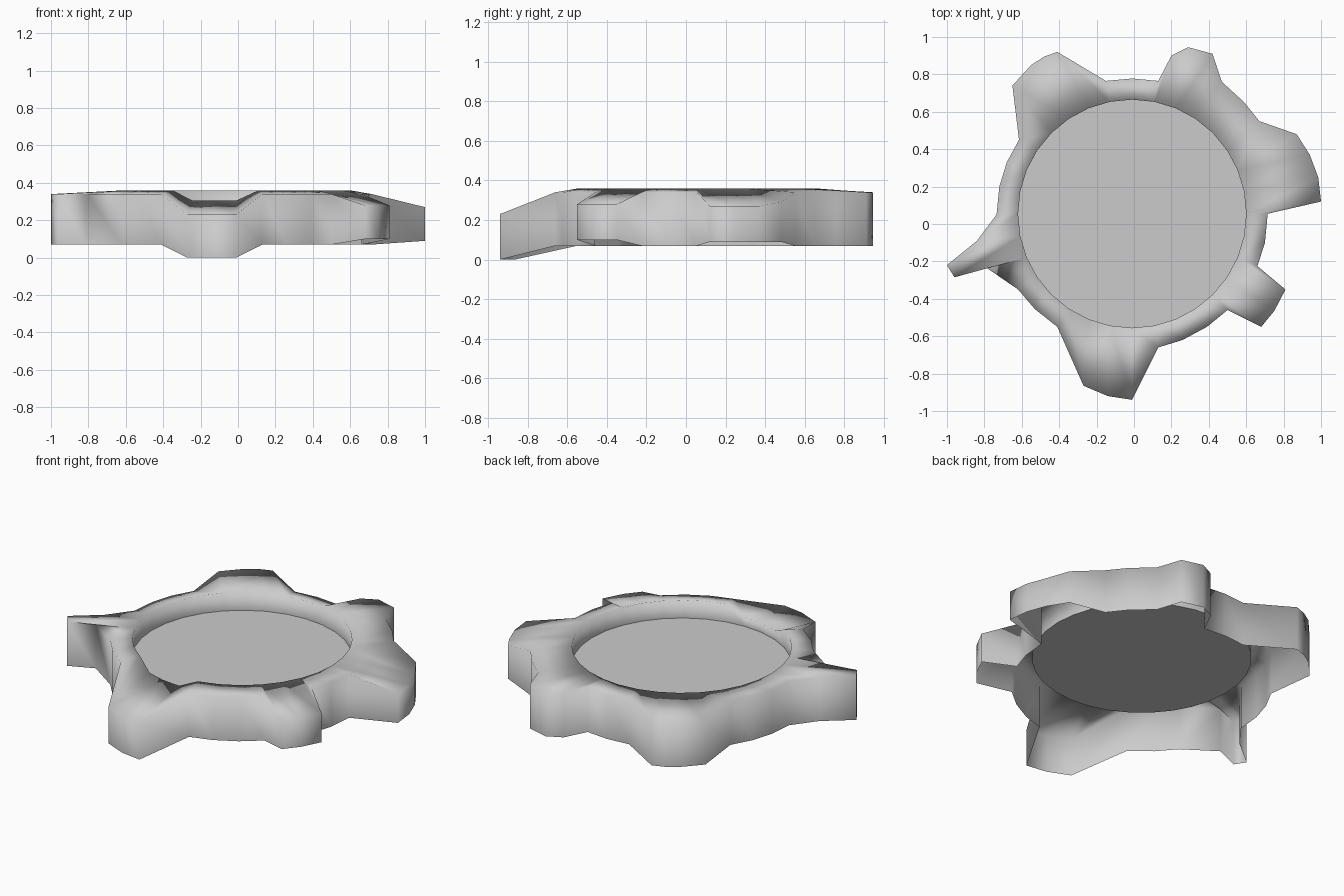
import bpy, bmesh, math

if "Cube" in bpy.data.objects:
    bpy.data.objects.remove(bpy.data.objects["Cube"])

CX, CY, R, N = -0.01, 0.055, 0.61, 32     # round opening: centre, radius, sides
FLOOR_Z, RIM_Z = 0.25, 0.36

# Outline, counter-clockwise: (top z, bottom z, points)
OUTLINE = [
    (0.27, 0.09, [(1.0, .12), (.985, .25), (.94, .37)]),              # east lobe
    (0.29, 0.09, [(.87, .48)]),
    (0.34, 0.07, [(.67, .55), (.59, .65), (.47, .76),
                  (.42, .91), (.29, .945), (.20, .90),                # north lobe
                  (.13, .765), (-.01, .778), (-.15, .765),
                  (-.41, .92), (-.48, .895), (-.55, .85), (-.65, .74),  # north-west lobe
                  (-.615, .45), (-.68, .33), (-.72, .20), (-.735, .05),
                  (-.84, -.09), (-1.0, -.22), (-.96, -.285), (-.81, -.22),  # west spur
                  (-.62, -.35), (-.53, -.455), (-.41, -.55)]),
    (0.23, 0.0, [(-.27, -.865), (-.14, -.92), (-.01, -.94)]),         # drooping front lobe
    (0.34, 0.07, [(.13, -.66), (.26, -.62), (.39, -.55), (.50, -.46)]),
    (0.28, 0.10, [(.68, -.55), (.75, -.465), (.81, -.35)]),           # south-east lobe
    (0.34, 0.07, [(.66, -.225), (.70, -.10), (.715, .055)]),
]


def circle_point(i, z):
    a = 2 * math.pi * i / N
    return (CX + R * math.cos(a), CY + R * math.sin(a), z)


def rim_height(i):
    return 0.305 if i in (22, 23, 24) else RIM_Z


def make_object(name, bm):
    me = bpy.data.meshes.new(name)
    bm.to_mesh(me)
    bm.free()
    ob = bpy.data.objects.new(name, me)
    bpy.context.collection.objects.link(ob)
    return ob


# Bank: outer skirt, sloping top and inner wall, open underneath
bm = bmesh.new()
rim = [bm.verts.new(circle_point(i, rim_height(i))) for i in range(N)]
low = [bm.verts.new(circle_point(i, FLOOR_Z)) for i in range(N)]
top, bottom, index = [], [], []
for zt, zb, pts in OUTLINE:
    for x, y in pts:
        top.append(bm.verts.new((x, y, zt)))
        bottom.append(bm.verts.new((x, y, zb)))
        ang = math.atan2(y - CY, x - CX) % (2 * math.pi)
        index.append(round(ang / (2 * math.pi) * N) % N)

for i in range(N):
    j = (i + 1) % N
    bm.faces.new((rim[j], rim[i], low[i], low[j]))

count = len(top)
for k in range(count):
    n = (k + 1) % count
    bm.faces.new((top[k], bottom[k], bottom[n], top[n]))
    # fan between the outline edge and the rim points it spans
    step = (index[n] - index[k]) % N
    if step > N // 2:
        step = 0
    a = index[k]
    half = (step + 1) // 2
    for s in range(step):
        p, q = rim[(a + s) % N], rim[(a + s + 1) % N]
        if s == half - 1:
            bm.faces.new((p, top[k], top[n], q))
        else:
            bm.faces.new((p, top[k] if s < half else top[n], q))
    if step == 0:
        bm.faces.new((rim[a], top[k], top[n]))

bmesh.ops.recalc_face_normals(bm, faces=bm.faces)
for f in bm.faces:
    f.smooth = True
make_object("bank", bm)

# Flat disc closing the opening
bm = bmesh.new()
bm.faces.new([bm.verts.new(circle_point(i, FLOOR_Z)) for i in range(N)])
make_object("pool_floor", bm)
